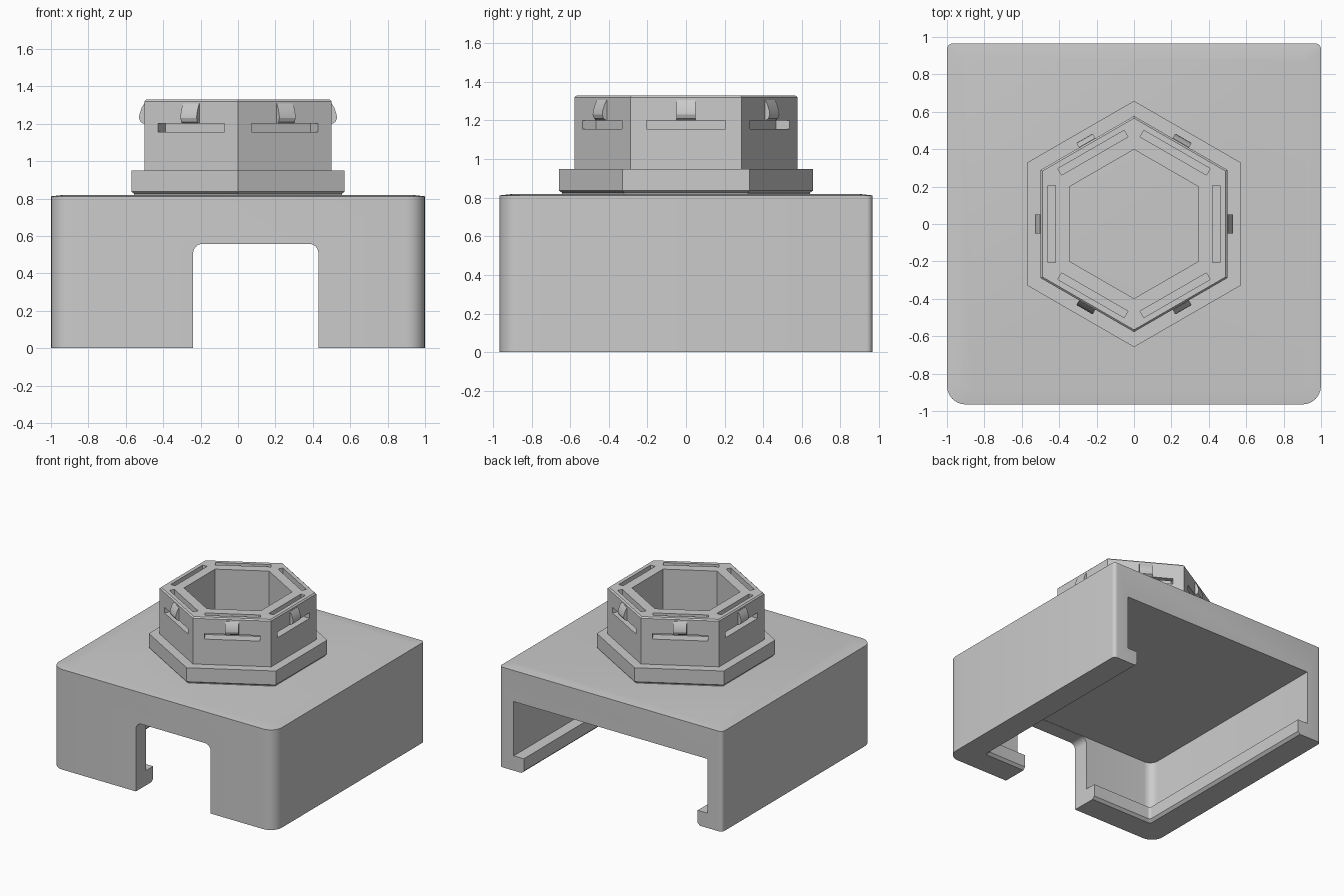
import bpy, bmesh, math
from mathutils import Matrix, Vector

cube = bpy.data.objects.get("Cube")
if cube:
    bpy.data.objects.remove(cube, do_unlink=True)

GREY = (0.6, 0.6, 0.6, 1.0)
mat = bpy.data.materials.new("plain grey")
mat.use_nodes = True
mat.diffuse_color = GREY
mat.node_tree.nodes["Principled BSDF"].inputs["Base Color"].default_value = GREY


def loft(name, rings, turn=None):
    """Closed solid through a list of rings of 3D points."""
    bm = bmesh.new()
    loops = [[bm.verts.new(p) for p in ring] for ring in rings]
    n = len(loops[0])
    for a, b in zip(loops, loops[1:]):
        for i in range(n):
            j = (i + 1) % n
            bm.faces.new((a[i], a[j], b[j], b[i]))
    bm.faces.new(loops[0][::-1])
    bm.faces.new(loops[-1])
    if turn:
        bm.transform(turn)
    bmesh.ops.recalc_face_normals(bm, faces=bm.faces)
    mesh = bpy.data.meshes.new(name)
    bm.to_mesh(mesh)
    bm.free()
    mesh.materials.append(mat)
    obj = bpy.data.objects.new(name, mesh)
    bpy.context.collection.objects.link(obj)
    return obj


def rounded_rect(x0, x1, y0, y1, r_low, r_high, steps=6):
    """Rectangle outline with separate radii on the low and high sides."""
    corners = [(x0 + r_low, y0 + r_low, r_low, 180), (x1 - r_low, y0 + r_low, r_low, 270),
               (x1 - r_high, y1 - r_high, r_high, 0), (x0 + r_high, y1 - r_high, r_high, 90)]
    pts = []
    for cx, cy, r, start in corners:
        for k in range(steps + 1):
            a = math.radians(start + 90 * k / steps)
            pts.append((cx + r * math.cos(a), cy + r * math.sin(a)))
    return pts


def at_z(outline, z):
    return [(x, y, z) for x, y in outline]


def hexagon(apothem, z):
    r = apothem / math.cos(math.pi / 6)
    return [(r * math.cos(math.radians(30 + 60 * k)),
             r * math.sin(math.radians(30 + 60 * k)), z) for k in range(6)]


def side_extrusion(name, profile, half, k):
    """Radial profile (r, z) extruded along hexagon side k."""
    rings = [[(r, t, z) for r, z in profile] for t in (-half, half)]
    return loft(name, rings, Matrix.Rotation(math.radians(60 * k), 4, "Z"))


def cut(target, cutter):
    cutter.hide_render = True
    mod = target.modifiers.new("cut", "BOOLEAN")
    mod.operation = "DIFFERENCE"
    mod.solver = "EXACT"
    mod.object = cutter
    bpy.context.view_layer.objects.active = target
    bpy.ops.object.modifier_apply(modifier=mod.name)
    bpy.data.objects.remove(cutter, do_unlink=True)


def smooth(obj):
    bpy.ops.object.select_all(action="DESELECT")
    obj.select_set(True)
    bpy.context.view_layer.objects.active = obj
    bpy.ops.object.shade_smooth_by_angle(angle=math.radians(25))


# Block with large front corners and a faintly raised top
Y = 0.965
outer = rounded_rect(-1, 1, -Y, Y, 0.1, 0.03)
crown = rounded_rect(-0.93, 0.93, -Y + 0.07, Y - 0.07, 0.08, 0.03)
body = loft("slide_on_body", [at_z(outer, 0), at_z(outer, 0.812), at_z(crown, 0.82)])

# Cavity open to the back
cavity = rounded_rect(-0.87, 0.87, -0.835, 1.2, 0.07, 0.03)
cut(body, loft("cavity_cutter", [at_z(cavity, 0.12), at_z(cavity, 0.56)]))

# Bottom opening that leaves a lip, with a softened lower edge
rings = []
for grow, z in ((0.03, -0.01), (0, 0.02), (0, 0.25)):
    rings.append(at_z(rounded_rect(-0.78 - grow, 0.78 + grow, -0.745 - grow, 1.2,
                                   0.02, 0.02), z))
cut(body, loft("opening_cutter", rings))

# Front notch
notch = rounded_rect(-0.24, 0.43, -0.3, 0.558, 0.05, 0.05)
cut(body, loft("notch_cutter", [[(x, y, z) for x, z in notch] for y in (-1.2, -0.6)]))
smooth(body)

# Hexagonal flange and hollow tower
tower = loft("hexagonal_tower", [hexagon(a, z) for a, z in (
    (0.555, 0.81), (0.555, 0.825), (0.57, 0.837), (0.57, 0.95),
    (0.5, 0.95), (0.5, 1.32), (0.49, 1.33))])
cut(tower, loft("bore_cutter", [hexagon(0.345, 0.7), hexagon(0.345, 1.5)]))

# Slot behind each side, opening at the top and on the face
slot = [(0.42, 1.155), (0.6, 1.155), (0.6, 1.2), (0.46, 1.2), (0.46, 1.5), (0.42, 1.5)]
for k in range(6):
    cut(tower, side_extrusion("slot_cutter", slot, 0.205, k))

# Snap hook on each side
hook = [(0.48, 1.2), (0.505, 1.2), (0.521, 1.21), (0.529, 1.23),
        (0.527, 1.25), (0.515, 1.285), (0.502, 1.307), (0.48, 1.307)]
for k in range(6):
    smooth(side_extrusion(f"snap_hook_{k + 1}", hook, 0.05, k))
